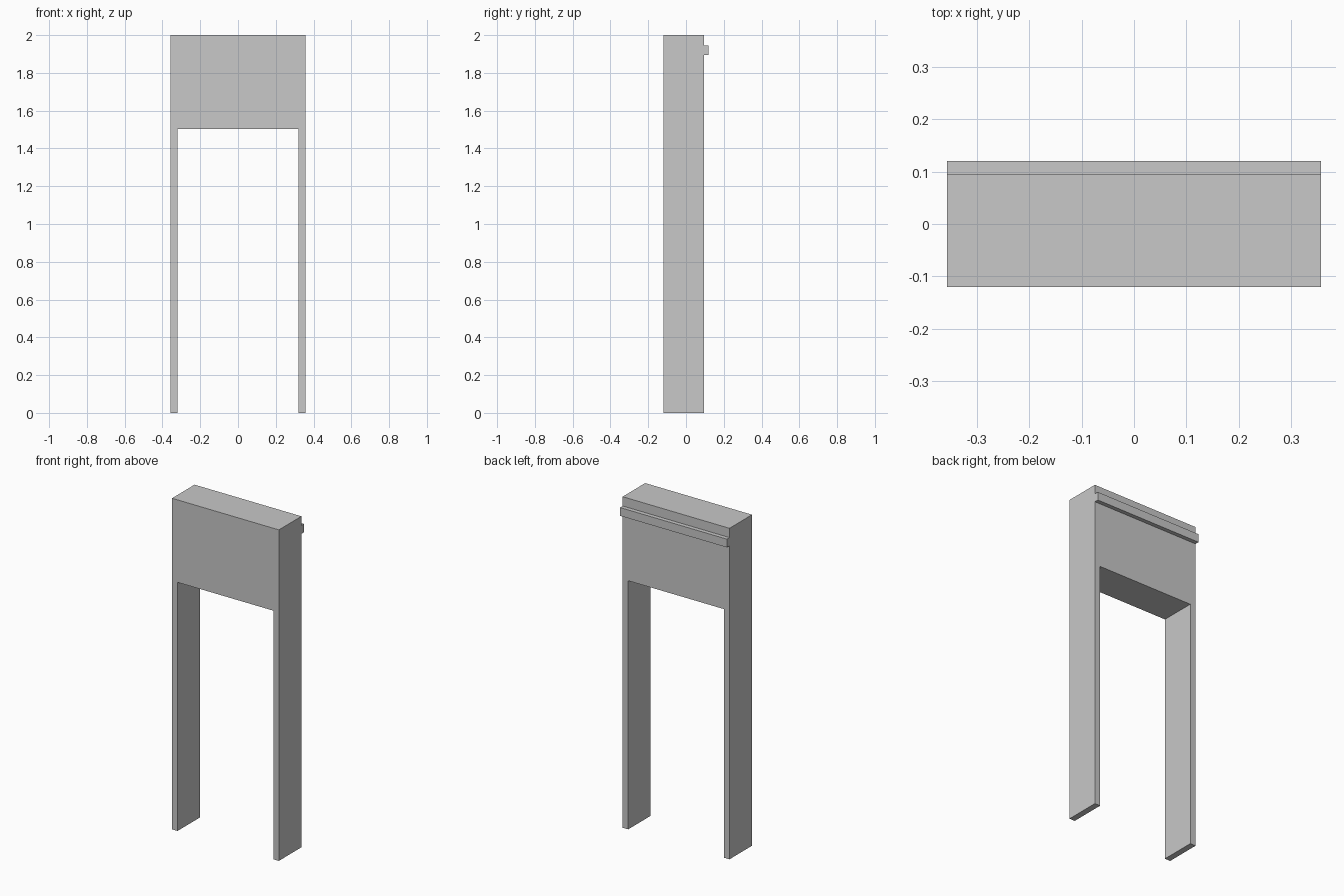
import bpy
import bmesh

if "Cube" in bpy.data.objects:
    bpy.data.objects.remove(bpy.data.objects["Cube"])

grey = bpy.data.materials.new("light grey")
grey.diffuse_color = (0.58, 0.58, 0.58, 1)
grey.use_nodes = True
grey.node_tree.nodes["Principled BSDF"].inputs["Base Color"].default_value = grey.diffuse_color


def extrude_profile(name, points, y0, y1):
    """Solid from an x/z outline, running from y0 to y1."""
    bm = bmesh.new()
    face = bm.faces.new([bm.verts.new((x, y0, z)) for x, z in points])
    new = bmesh.ops.extrude_face_region(bm, geom=[face])["geom"]
    bmesh.ops.translate(bm, vec=(0, y1 - y0, 0),
                        verts=[v for v in new if isinstance(v, bmesh.types.BMVert)])
    bmesh.ops.recalc_face_normals(bm, faces=bm.faces)
    mesh = bpy.data.meshes.new(name)
    bm.to_mesh(mesh)
    bm.free()
    mesh.materials.append(grey)
    obj = bpy.data.objects.new(name, mesh)
    bpy.context.collection.objects.link(obj)
    return obj


W, INNER = 0.357, 0.32      # outer and inner half widths
FRONT, BACK = -0.12, 0.095  # body depth

# Upper box and two side panels as one arch-shaped body
half = [(INNER, 1.502), (INNER, 0), (W, 0), (W, 2)]
extrude_profile("cabinet_body", half + [(-x, z) for x, z in reversed(half)], FRONT, BACK)

# Hanging rail across the back near the top
extrude_profile("back_rail", [(-W, 1.894), (W, 1.894), (W, 1.944), (-W, 1.944)], BACK, 0.12)
